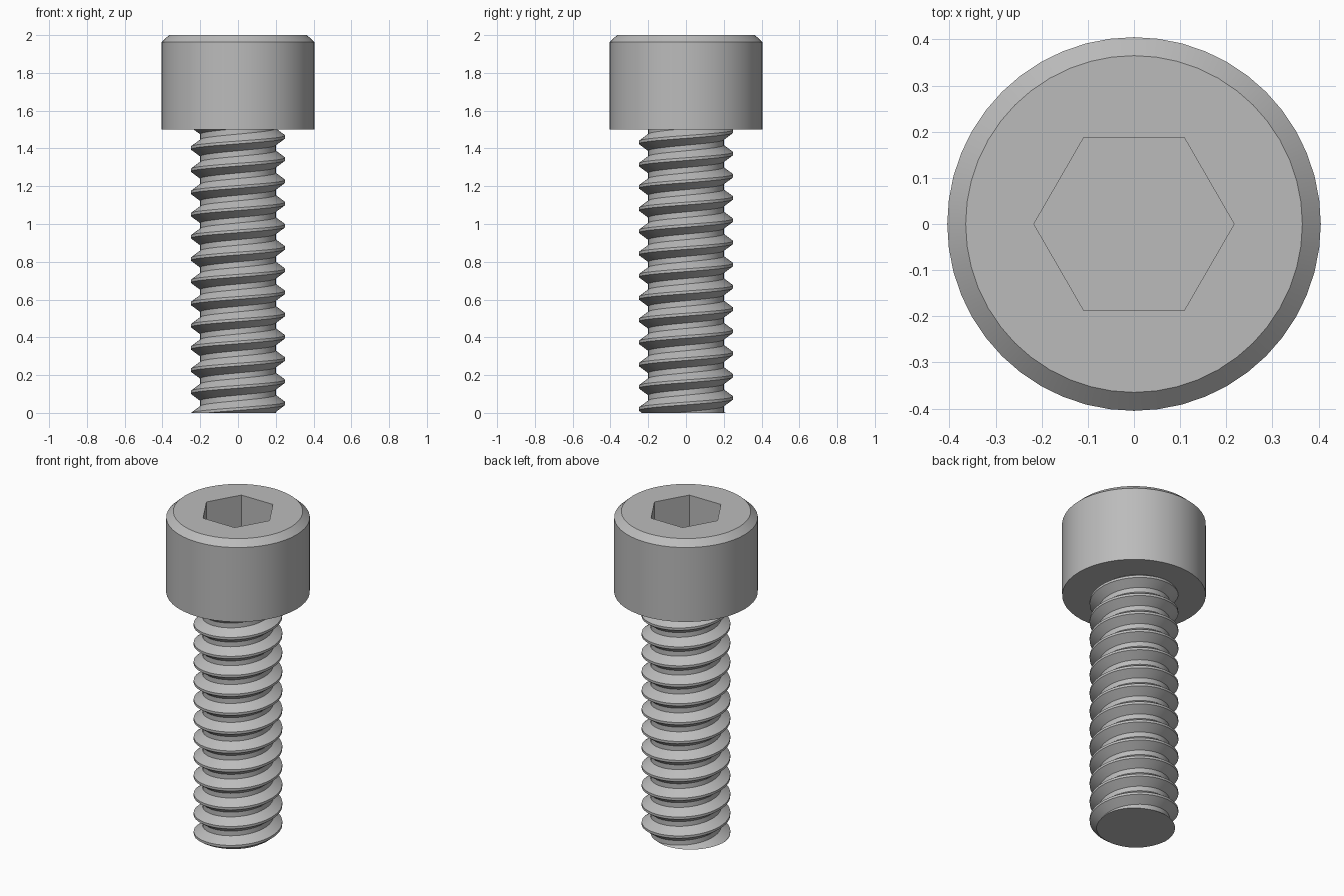
import bpy, bmesh, math
from mathutils import Vector

cube = bpy.data.objects.get("Cube")
if cube:
    bpy.data.objects.remove(cube)

steel = bpy.data.materials.new("steel grey")
steel.use_nodes = True
steel.diffuse_color = (0.5, 0.5, 0.5, 1)
steel.node_tree.nodes["Principled BSDF"].inputs["Base Color"].default_value = (0.5, 0.5, 0.5, 1)

HEAD_BASE, TOP = 1.5, 2.0
PITCH, MINOR, MAJOR = 0.1176, 0.2, 0.25
CREST_Z = 0.05          # crest height on the +x side


def finish(name, bm, angle):
    bmesh.ops.recalc_face_normals(bm, faces=bm.faces)
    mesh = bpy.data.meshes.new(name)
    bm.to_mesh(mesh)
    bm.free()
    obj = bpy.data.objects.new(name, mesh)
    bpy.context.collection.objects.link(obj)
    mesh.materials.append(steel)
    bpy.ops.object.select_all(action="DESELECT")
    obj.select_set(True)
    bpy.context.view_layer.objects.active = obj
    bpy.ops.object.shade_smooth_by_angle(angle=math.radians(angle))
    return obj


def ring(bm, radius, z, sides):
    turn = math.tau / sides
    return [bm.verts.new((radius * math.cos(i * turn), radius * math.sin(i * turn), z))
            for i in range(sides)]


def wall(bm, low, high):
    n = len(low)
    for i in range(n):
        j = (i + 1) % n
        bm.faces.new((low[i], low[j], high[j], high[i]))


def loop_edges(bm, verts):
    return [bm.edges.get((verts[i - 1], verts[i])) for i in range(len(verts))]


# Chamfered cap head with a hexagonal socket
bm = bmesh.new()
base = ring(bm, 0.405, HEAD_BASE, 48)
shoulder = ring(bm, 0.405, 1.963, 48)
rim = ring(bm, 0.365, TOP, 48)
socket_top = ring(bm, 0.217, TOP, 6)
socket_floor = ring(bm, 0.217, 1.75, 6)
wall(bm, base, shoulder)
wall(bm, shoulder, rim)
wall(bm, socket_floor, socket_top)
bm.faces.new(base)
bm.faces.new(socket_floor)
bmesh.ops.triangle_fill(bm, use_beauty=True, normal=(0, 0, 1),
                        edges=loop_edges(bm, rim) + loop_edges(bm, socket_top))
finish("socket_head", bm, 25)

# Threaded shank: one thread profile swept along a right-handed helix
flat_crest, flat_root = PITCH / 16, PITCH / 8     # half widths
profile = [(MINOR, -PITCH / 2 + flat_root), (MAJOR, -flat_crest), (MAJOR, flat_crest),
           (MINOR, PITCH / 2 - flat_root), (MINOR, PITCH / 2 + flat_root)]
STEPS = 48
turns = math.ceil(HEAD_BASE / PITCH) + 4
bm = bmesh.new()
previous = None
for i in range(turns * STEPS + 1):
    a = math.tau * i / STEPS
    lift = CREST_Z + PITCH * (i / STEPS - 2)
    column = [bm.verts.new((r * math.cos(a), r * math.sin(a), lift + z)) for r, z in profile]
    if previous:
        for k in range(len(profile) - 1):
            bm.faces.new((previous[k], column[k], column[k + 1], previous[k + 1]))
    previous = column
bmesh.ops.remove_doubles(bm, verts=bm.verts, dist=0.0005)

# Trim the helix flat at the tip and under the head, then cap both cuts
for z, side in ((0, -1), (HEAD_BASE, 1)):
    cut = bmesh.ops.bisect_plane(bm, geom=bm.verts[:] + bm.edges[:] + bm.faces[:], dist=1e-5,
                                 plane_co=(0, 0, z), plane_no=Vector((0, 0, side)),
                                 clear_outer=True)
    edges = [e for e in cut["geom_cut"] if isinstance(e, bmesh.types.BMEdge)]
    bmesh.ops.holes_fill(bm, edges=edges, sides=0)
finish("threaded_shank", bm, 25)
